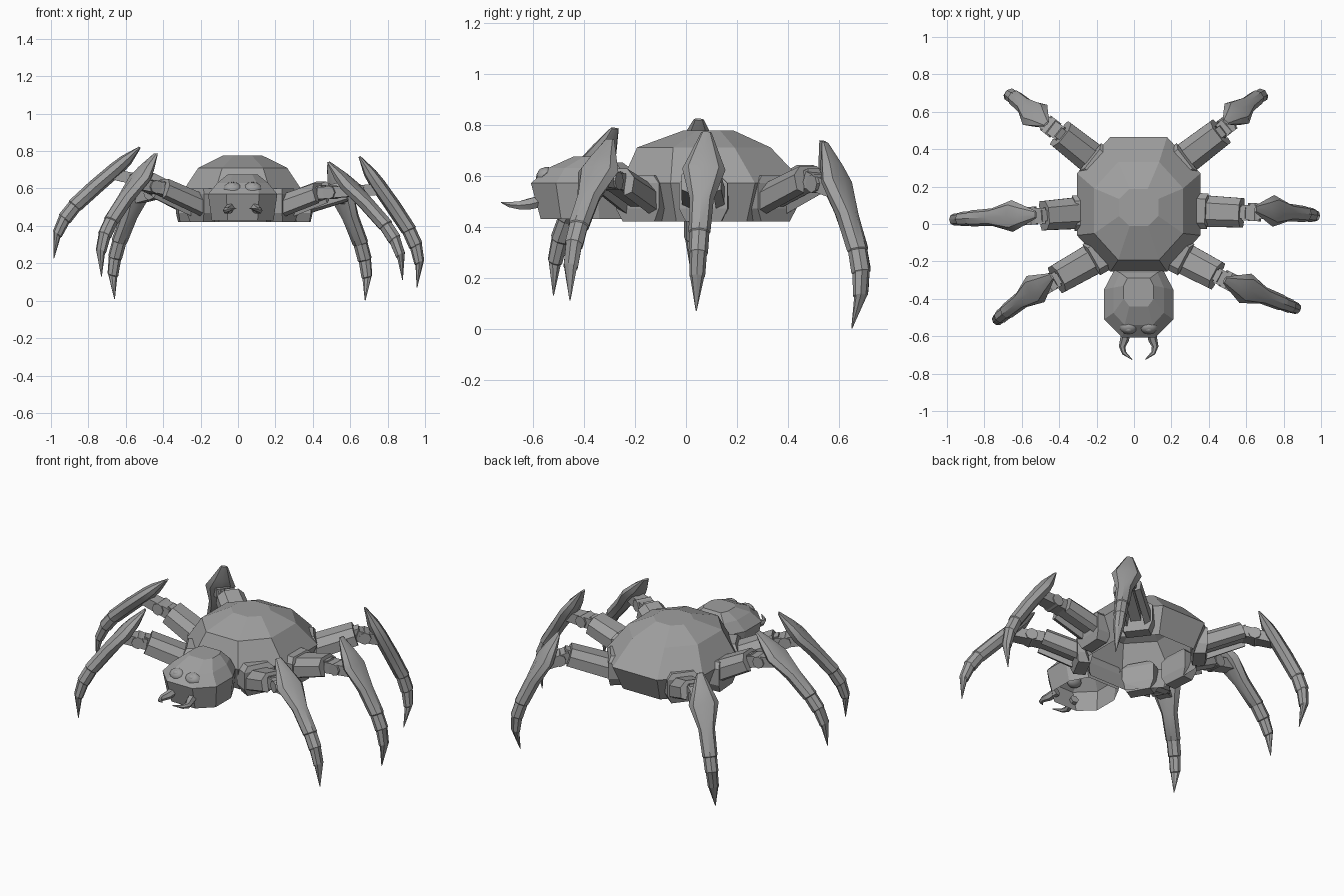
import bpy, bmesh, math
from mathutils import Vector, Matrix

if "Cube" in bpy.data.objects:
    bpy.data.objects.remove(bpy.data.objects["Cube"])

grey = bpy.data.materials.new("shell grey")
grey.diffuse_color = (0.35, 0.35, 0.35, 1)
grey.use_nodes = True
grey.node_tree.nodes["Principled BSDF"].inputs["Base Color"].default_value = grey.diffuse_color
CX = 0.025  # body centre line
UP = Vector((0, 0, 1))


def finish(name, bm, smooth=None):
    me = bpy.data.meshes.new(name)
    bm.to_mesh(me)
    bm.free()
    me.materials.append(grey)
    ob = bpy.data.objects.new(name, me)
    bpy.context.collection.objects.link(ob)
    if smooth:
        bpy.ops.object.select_all(action='DESELECT')
        bpy.context.view_layer.objects.active = ob
        ob.select_set(True)
        bpy.ops.object.shade_smooth_by_angle(angle=math.radians(smooth))
    return ob


def loft(name, rings, smooth=None, open_start=False):
    """Skin a series of equal-length point rings and cap the ends."""
    bm = bmesh.new()
    rows = [[bm.verts.new(p) for p in r] for r in rings]
    n = len(rows[0])
    for a, b in zip(rows, rows[1:]):
        for i in range(n):
            j = (i + 1) % n
            bm.faces.new((a[i], a[j], b[j], b[i]))
    first = bm.faces.new(rows[0])
    bm.faces.new(rows[-1])
    bmesh.ops.recalc_face_normals(bm, faces=bm.faces)
    if open_start:
        bmesh.ops.delete(bm, geom=[first], context='FACES_ONLY')
    return finish(name, bm, smooth)


def sweep(name, a, b, profile, end_scale=1.0):
    """Extrude a (sideways, upward) profile from a to b."""
    d = (b - a).normalized()
    w = d.cross(UP).normalized()
    h = w.cross(d)
    return loft(name, [[p + w * (x * s) + h * (y * s) for x, y in profile]
                       for p, s in ((a, 1.0), (b, end_scale))])


def rect(x, y):
    return [(-x, -y), (x, -y), (x, y), (-x, y)]


# Domed abdomen: stacked octagons, hollow underneath
def octagon(cy, hx, hy, z, cut=0.46):
    pts = [(cut, 1), (1, cut), (1, -cut), (cut, -1), (-cut, -1), (-1, -cut), (-1, cut), (-cut, 1)]
    return [Vector((CX + hx * x, cy + hy * y, z)) for x, y in pts]


loft("abdomen", [octagon(.10, .275, .30, .42), octagon(.105, .33, .36, .57),
                 octagon(.07, .238, .262, .71), octagon(.088, .105, .10, .776)], open_start=True)


# Head: stacked rings, narrow neck, broad cheeks, tapering to the front
def head_ring(z, neck, wide, snout, back, cheek_b, cheek_f, front):
    half = [(neck, back), (wide, cheek_b), (wide, cheek_f), (snout, front)]
    return [Vector((CX + x, y, z)) for x, y in half] + \
           [Vector((CX - x, y, z)) for x, y in reversed(half)]


loft("head", [head_ring(.43, .11, .165, .08, -.235, -.34, -.49, -.57),
              head_ring(.57, .13, .185, .088, -.245, -.35, -.51, -.608),
              head_ring(.63, .10, .135, .075, -.26, -.34, -.475, -.54),
              head_ring(.675, .06, .08, .05, -.29, -.33, -.40, -.44)], open_start=True)

# Eyes lying on the sloping brow, and curved fangs
for side, label in ((-1, "left"), (1, "right")):
    for part, r, lift in (("eye", .047, 0), ("pupil", .022, .016)):
        bm = bmesh.new()
        bmesh.ops.create_uvsphere(bm, u_segments=10, v_segments=6, radius=r)
        tilt = Matrix.Rotation(math.radians(42), 4, 'X')
        for v in bm.verts:
            v.co = tilt @ Vector((v.co.x, v.co.y * .8, v.co.z * .55 + lift))
            v.co += Vector((CX + side * .054, -.556, .603))
        finish(f"{label}_{part}", bm, 40)
    path = [(.065, -.565, .50, .026), (.076, -.62, .487, .024), (.088, -.655, .483, .018),
            (.078, -.69, .486, .012), (.035, -.725, .495, .002)]
    rings = []
    for i, (x, y, z, r) in enumerate(path):
        a, b = path[max(i - 1, 0)], path[min(i + 1, len(path) - 1)]
        d = Vector((b[0] - a[0], b[1] - a[1], b[2] - a[2])).normalized()
        w = d.cross(UP).normalized()
        h = w.cross(d)
        ring = [Vector((x, y, z)) + (w * math.cos(t) + h * math.sin(t)) * r
                for t in (k * math.pi / 3 for k in range(6))]
        rings.append([Vector((CX + side * p.x, p.y, p.z)) for p in ring])
    loft(f"{label}_fang", rings, 40)

# Blade sections: distance from spike, inner edge, outer edge, half width
BLADE = [(0, -.006, .006, .020), (.10, -.018, .05, .058), (.17, -.012, .07, .085),
         (.31, .015, .10, .047), (.46, .042, .125, .043), (.465, .046, .121, .039),
         (.55, .046, .123, .038), (.555, .050, .118, .034), (.64, .037, .094, .031),
         (.645, .041, .089, .027), (.757, -.002, .002, .002)]
CHANNEL = [(-.085, -.045), (-.085, .02), (-.045, .06), (.045, .06), (.085, .02),
           (.085, -.045), (.05, -.06), (.04, .0), (-.04, .0), (-.05, -.06)]

# Legs: hip, thigh end, spike top, foot tip, outward direction of the lower leg
LEGS = {
    "front_right": ((.24, -.17, .50), (.44, -.275, .575), (.485, -.30, .74), (.88, -.455, .11), (.44, -.18)),
    "middle_right": ((.35, .07, .52), (.575, .06, .585), (.65, .08, .77), (.957, .04, .07), (.38, -.02)),
    "back_right": ((.25, .33, .50), (.46, .49, .585), (.49, .545, .73), (.68, .65, .0), (.17, .21)),
    "front_left": ((-.19, -.17, .50), (-.41, -.295, .60), (-.44, -.28, .785), (-.73, -.52, .13), (-.32, -.22)),
    "middle_left": ((-.28, .06, .53), (-.48, .045, .635), (-.525, .05, .82), (-.985, .02, .225), (-.5, -.02)),
    "back_left": ((-.20, .33, .50), (-.39, .48, .59), (-.47, .535, .735), (-.66, .655, .01), (-.17, .21)),
}

for name, (*pts, aim) in LEGS.items():
    hip, end, spike, tip = (Vector(p) for p in pts)
    d = (tip - spike).normalized()
    out = Vector((*aim, 0))
    n = (out - d * out.dot(d)).normalized()
    w = d.cross(n)
    scale = (tip - spike).length / .757

    # hip block
    flat = (end - hip)
    flat.z = 0
    flat.normalize()
    across = flat.cross(UP)
    rings = []
    for z, r, s in ((.42, .035, .07), (.47, .045, .095), (.57, .045, .095), (.60, .03, .065)):
        rings.append([Vector((hip.x, hip.y, z)) + flat * (x * r) + across * (y * s)
                      for x, y in rect(1, 1)])
    loft(name + "_hip", rings)

    # channelled thigh, core bar and knee link
    sweep(name + "_thigh", hip, end, CHANNEL, .92)
    knee = spike + d * (.2 * scale) + n * .02
    axis = (end - hip).normalized()
    sweep(name + "_thigh_bar", hip, end + axis * .03, rect(.03, .035))
    sweep(name + "_knee_link", end, knee, rect(.042, .033), .85)

    # knee hub lying across the leg
    mid = end.lerp(knee, .4)
    sweep(name + "_knee_hub", mid - across * .048, mid + across * .048,
          [(.036 * math.cos(k * math.pi / 4), .036 * math.sin(k * math.pi / 4)) for k in range(8)])

    # curved blade-like lower leg
    rings = []
    for u, vin, vout, half in BLADE:
        c = spike + d * (u * scale) + n * ((vin + vout) / 2)
        rings.append([c + n * ((vout - vin) / 2 * math.cos(t)) + w * (half * math.sin(t))
                      for t in (k * math.pi / 4 for k in range(8))])
    loft(name + "_lower_leg", rings, 30)
